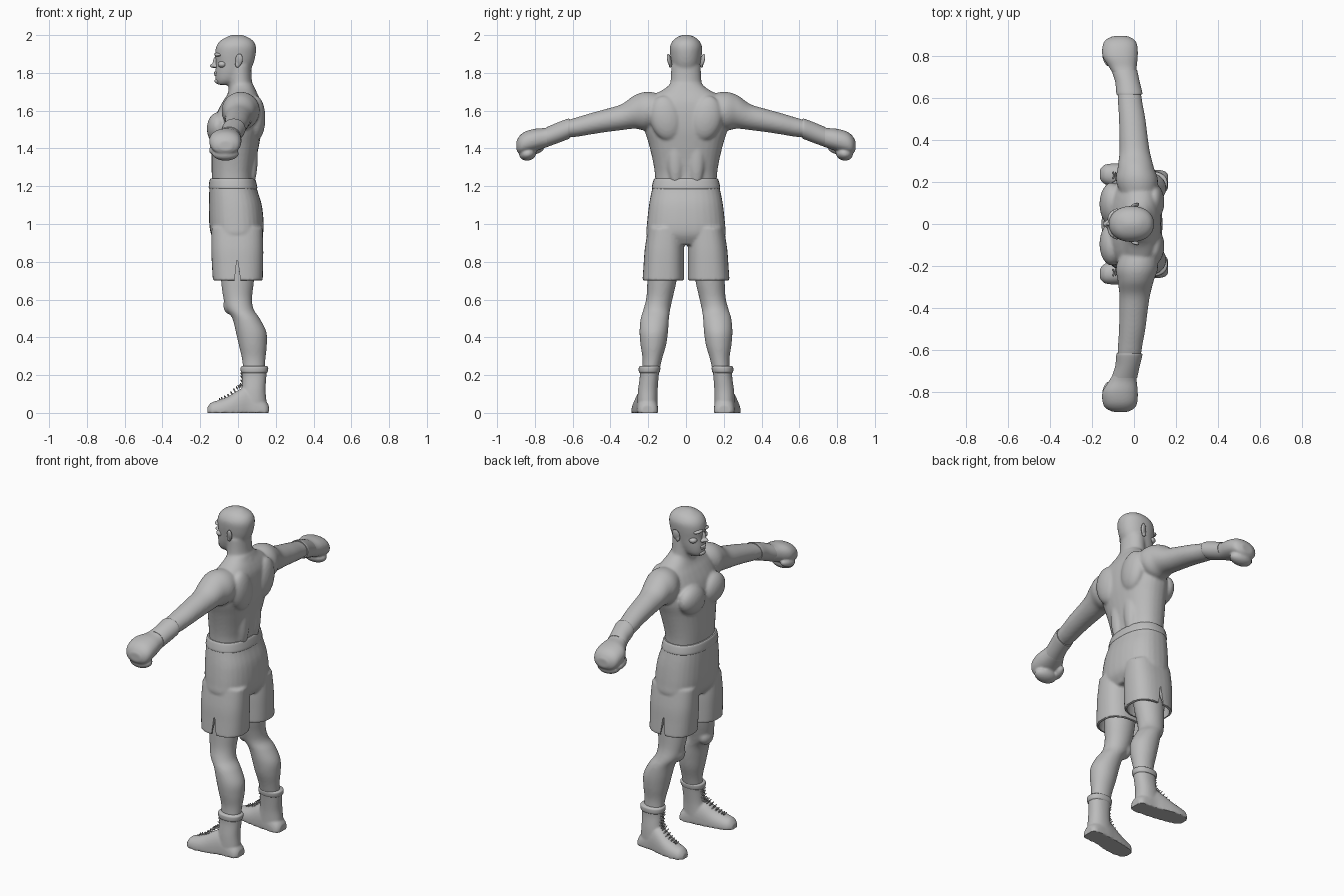
import bpy, bmesh, math
from mathutils import Vector, Matrix

grey = bpy.data.materials.new("clay_grey")
grey.diffuse_color = (0.5, 0.5, 0.5, 1)
AXES = {"x": (1, 2, 0), "y": (0, 2, 1), "z": (0, 1, 2)}


def spline(rows, steps=5):
    """Catmull-Rom through the section rows."""
    out = []
    for i in range(len(rows) - 1):
        a, b, c, d = (Vector(rows[min(max(i + k, 0), len(rows) - 1)]) for k in (-1, 0, 1, 2))
        for s in range(steps):
            t = s / steps
            out.append(0.5 * (2 * b + (c - a) * t + (2 * a - 5 * b + 4 * c - d) * t * t
                              + (3 * b - a - 3 * c + d) * t ** 3))
    return out + [Vector(rows[-1])]


def loft(bm, axis, rows, power=2.0, mirror=False, n=32, floor=False):
    """Rows are (position, low u, high u, low v, high v) of rounded sections."""
    u, v, w = AXES[axis]
    for side in ((1, -1) if mirror else (1,)):
        rings = []
        for t, u0, u1, v0, v1 in spline(rows):
            ring = []
            for k in range(n):
                c, s = math.cos(2 * math.pi * k / n), math.sin(2 * math.pi * k / n)
                p = [0, 0, 0]
                p[u] = (u0 + u1) / 2 + (u1 - u0) / 2 * math.copysign(abs(c) ** (2 / power), c)
                p[v] = (v0 + v1) / 2 + (v1 - v0) / 2 * math.copysign(abs(s) ** (2 / power), s)
                p[w] = t
                if floor:
                    p[2] = max(p[2], 0)
                ring.append(bm.verts.new((p[0], p[1] * side, p[2])))
            rings.append(ring)
        faces = [bm.faces.new(rings[0]), bm.faces.new(rings[-1])]
        for a, b in zip(rings, rings[1:]):
            faces += [bm.faces.new((a[k], a[(k + 1) % n], b[(k + 1) % n], b[k])) for k in range(n)]
        bmesh.ops.recalc_face_normals(bm, faces=faces)


def blob(bm, centre, radii, rot=(0, 0, 0), mirror=True):
    """Ellipsoid, optionally with its twin across y = 0."""
    for side in ((1, -1) if mirror else (1,)):
        m = Matrix.Translation((centre[0], centre[1] * side, centre[2]))
        for ang, ax in zip((rot[0] * side, rot[1], rot[2] * side), "XYZ"):
            m = m @ Matrix.Rotation(math.radians(ang), 4, ax)
        bmesh.ops.create_uvsphere(bm, u_segments=24, v_segments=16, radius=1,
                                  matrix=m @ Matrix.Diagonal((*radii, 1)))


def make(name, bm, voxel=0, smooth=0, cutter=None):
    """Merge the overlapping forms, soften them, cut, and shade."""
    me = bpy.data.meshes.new(name)
    bm.to_mesh(me)
    bm.free()
    ob = bpy.data.objects.new(name, me)
    bpy.context.collection.objects.link(ob)
    if voxel:
        r = ob.modifiers.new("merge", "REMESH")
        r.mode, r.voxel_size = "VOXEL", voxel
    if smooth:
        s = ob.modifiers.new("soften", "SMOOTH")
        s.factor, s.iterations = 0.5, smooth
    if cutter:
        b = ob.modifiers.new("cut", "BOOLEAN")
        b.operation, b.solver, b.object = "DIFFERENCE", "EXACT", cutter
    if ob.modifiers:
        dg = bpy.context.evaluated_depsgraph_get()
        ob.data = bpy.data.meshes.new_from_object(ob.evaluated_get(dg))
        ob.modifiers.clear()
    ob.data.materials.clear()
    ob.data.materials.append(grey)
    bpy.ops.object.select_all(action="DESELECT")
    ob.select_set(True)
    bpy.context.view_layer.objects.active = ob
    bpy.ops.object.shade_smooth_by_angle(angle=math.radians(40))
    return ob


# Torso, arms and legs
bm = bmesh.new()
loft(bm, "z", [(z, a, b, -h, h) for z, a, b, h in (
    (1.10, -.13, .09, .16), (1.24, -.138, .083, .163), (1.32, -.14, .093, .173),
    (1.42, -.138, .112, .196), (1.50, -.135, .125, .22), (1.58, -.115, .128, .225),
    (1.64, -.085, .122, .215), (1.68, -.06, .108, .175), (1.715, -.045, .09, .115),
    (1.74, -.04, .08, .085))], 2.3)
loft(bm, "y", [(.10, -.04, .09, 1.58, 1.68), (.20, -.085, .115, 1.50, 1.70),
               (.27, -.078, .095, 1.505, 1.683), (.34, -.07, .077, 1.497, 1.635),
               (.42, -.07, .065, 1.487, 1.61), (.50, -.072, .055, 1.475, 1.588),
               (.57, -.076, .042, 1.463, 1.567), (.63, -.08, .032, 1.455, 1.548),
               (.70, -.09, .012, 1.425, 1.515)], mirror=True)
loft(bm, "z", [(.86, -.1, .1, .03, .2), (.70, -.09, .085, .05, .205), (.61, -.078, .075, .07, .21),
               (.55, -.062, .082, .083, .225), (.50, -.03, .115, .09, .24), (.43, -.012, .15, .095, .246),
               (.36, .004, .153, .105, .241), (.28, .022, .145, .128, .23),
               (.18, .03, .14, .15, .235)], mirror=True)
blob(bm, (-.105, .095, 1.505), (.06, .105, .085), (15, 0, 0))      # chest muscles
blob(bm, (.095, .105, 1.56), (.05, .085, .12), (-12, 0, 0))        # shoulder blades
blob(bm, (.07, .055, 1.36), (.035, .045, .16))                     # lower back
blob(bm, (-.04, .135, .57), (.038, .05, .05))                      # kneecaps
# Neck and head
loft(bm, "z", [(1.62, -.07, .11, -.12, .12), (1.70, -.052, .098, -.1, .1),
               (1.75, -.05, .075, -.083, .083), (1.84, -.05, .07, -.078, .078)])
loft(bm, "z", [(z, a, b, -h, h) for z, a, b, h in (
    (1.737, -.108, -.03, .032), (1.76, -.118, .02, .054), (1.80, -.12, .055, .068),
    (1.85, -.117, .082, .077), (1.90, -.121, .094, .084), (1.94, -.115, .095, .085),
    (1.97, -.094, .08, .07), (1.99, -.06, .05, .046), (2.002, -.03, .02, .012))], 2.15)
make("body", bm, .0075, 7)

# Face and ears
bm = bmesh.new()
blob(bm, (-.114, 0, 1.868), (.017, .011, .036), (0, 22, 0), False)   # nose bridge
blob(bm, (-.128, 0, 1.838), (.022, .014, .012), mirror=False)        # nose tip
blob(bm, (-.119, .014, 1.836), (.014, .01, .01))                     # nostrils
blob(bm, (-.108, .035, 1.897), (.017, .032, .01), (-8, 0, -20))      # brows
blob(bm, (-.083, .05, 1.845), (.024, .024, .018))                    # cheekbones
blob(bm, (-.112, 0, 1.801), (.017, .027, .0075), mirror=False)       # upper lip
blob(bm, (-.111, 0, 1.788), (.016, .023, .0075), mirror=False)       # lower lip
blob(bm, (-.104, 0, 1.757), (.021, .028, .016), mirror=False)        # chin
make("face_features", bm, .004, 4)
bm = bmesh.new()
blob(bm, (.005, .088, 1.868), (.021, .01, .036), (-14, 10, 20))
blob(bm, (-.002, .083, 1.845), (.014, .009, .018))
make("ears", bm, .004, 2)

# Shorts: hollow hems and side slits are cut away
bm = bmesh.new()
loft(bm, "z", [(.60, -.118, .116, .03, .216), (.70, -.12, .118, .024, .217),
               (.78, -.115, .115, .035, .195), (.82, -.08, .08, .07, .16)], 2.5, True)
for side in (1, -1):
    pts = [(-.024, .65), (.020, .65), (-.004, .83)]
    lo, hi = ([bm.verts.new((x, side * y, z)) for x, z in pts] for y in (.14, .30))
    fs = [bm.faces.new(lo), bm.faces.new(hi)]
    fs += [bm.faces.new((lo[k], lo[(k + 1) % 3], hi[(k + 1) % 3], hi[k])) for k in range(3)]
    bmesh.ops.recalc_face_normals(bm, faces=fs)
cutter = make("hem_cutter", bm, .006)
cutter.hide_render = True
cutter.hide_set(True)
bm = bmesh.new()
loft(bm, "z", [(z, a, b, -h, h) for z, a, b, h in (
    (.89, -.10, .10, .17), (.94, -.14, .13, .208), (1.0, -.152, .136, .207),
    (1.1, -.154, .126, .196), (1.18, -.152, .102, .181), (1.235, -.148, .09, .168))], 2.4)
loft(bm, "z", [(.70, -.133, .131, .010, .231), (.78, -.138, .133, .010, .225),
               (.87, -.142, .134, .010, .218), (.98, -.14, .13, .015, .2)], 2.5, True)
make("shorts", bm, .008, 3, cutter)
bm = bmesh.new()
loft(bm, "z", [(1.185, -.15, .1, -.177, .177), (1.195, -.155, .102, -.181, .181),
               (1.23, -.151, .094, -.173, .173), (1.24, -.145, .088, -.167, .167)], 2.4)
make("waistband", bm)

# Boxing gloves: cuff, fist, curled fingers and thumb
bm = bmesh.new()
loft(bm, "y", [(.715, -.098, .012, 1.415, 1.518), (.75, -.12, .013, 1.402, 1.508),
               (.80, -.15, .018, 1.385, 1.504), (.85, -.15, .016, 1.372, 1.49),
               (.88, -.135, .002, 1.37, 1.468), (.897, -.1, -.03, 1.39, 1.44)], 2.2, True)
blob(bm, (-.066, .838, 1.372), (.07, .046, .036), (-12, 0, 0))
blob(bm, (-.125, .80, 1.395), (.026, .052, .026), (-15, 0, 12))
make("gloves", bm, .006, 3)
bm = bmesh.new()
loft(bm, "y", [(.618, -.082, .038, 1.452, 1.557), (.63, -.085, .039, 1.447, 1.556),
               (.68, -.09, .027, 1.428, 1.537), (.735, -.108, .015, 1.408, 1.514)], mirror=True)
make("glove_cuffs", bm)

# Boots: shaft and flat-soled foot, then top bands and laces
bm = bmesh.new()
loft(bm, "z", [(.0, -.005, .155, .15, .255), (.05, .0, .152, .15, .258), (.12, .018, .146, .15, .254),
               (.19, .022, .15, .145, .245), (.235, .019, .155, .14, .245)], 2.2, True)
loft(bm, "x", [(.163, .17, .235, -.02, .04), (.14, .15, .255, -.06, .07), (.06, .15, .262, -.08, .135),
               (.01, .157, .274, -.08, .125), (-.05, .167, .286, -.06, .088),
               (-.10, .178, .289, -.05, .068), (-.14, .19, .283, -.04, .055),
               (-.162, .212, .262, -.015, .03)], 2.2, True, floor=True)
make("boots", bm, .006, 3)
bm = bmesh.new()
loft(bm, "z", [(.212, .02, .152, .143, .246), (.22, .015, .158, .138, .25), (.24, .014, .16, .136, .25),
               (.247, .02, .154, .142, .244)], 2.2, True)
make("boot_bands", bm)
bm = bmesh.new()
path = spline([(.02, .193, .205), (.018, .203, .15), (-.005, .213, .133),
               (-.05, .225, .092), (-.095, .232, .07)], 3)
for i, p in enumerate(path):
    for twist in (25, -25):
        blob(bm, (p.x - .001, p.y, p.z), (.004, .021, .004), (twist, 0, twist / 2))
make("laces", bm)
